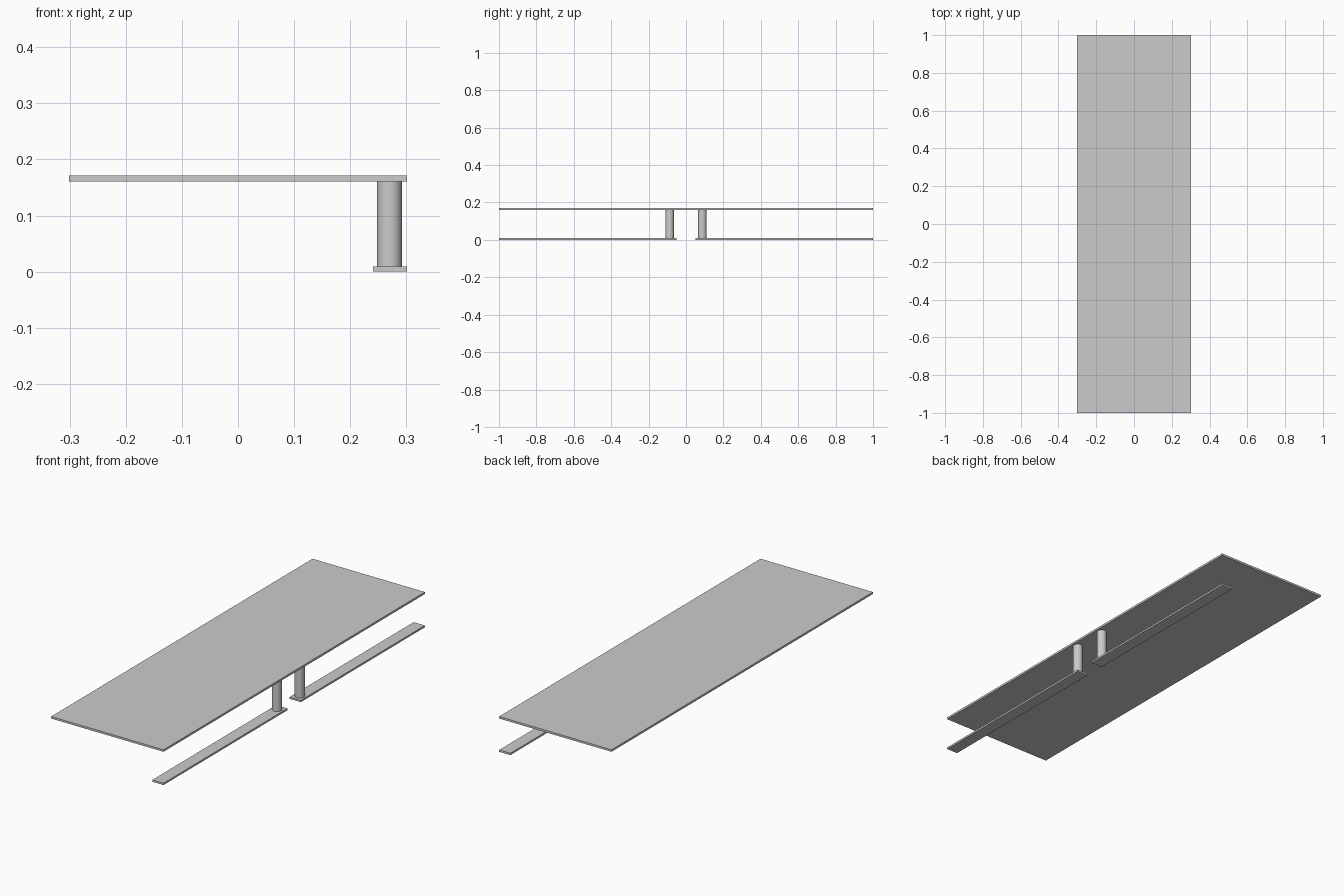
import bpy

if "Cube" in bpy.data.objects:
    bpy.data.objects.remove(bpy.data.objects["Cube"])


def box(name, lo, hi):
    """Axis-aligned box between two corners."""
    bpy.ops.mesh.primitive_cube_add(size=1, location=[(a + b) / 2 for a, b in zip(lo, hi)])
    ob = bpy.context.object
    ob.name = name
    ob.scale = [b - a for a, b in zip(lo, hi)]
    bpy.ops.object.transform_apply(location=False, rotation=False, scale=True)
    return ob


def post(name, x, y, r, z0, z1):
    """Smooth upright round post."""
    bpy.ops.mesh.primitive_cylinder_add(vertices=48, radius=r, depth=z1 - z0,
                                        location=(x, y, (z0 + z1) / 2))
    ob = bpy.context.object
    ob.name = name
    bpy.ops.object.shade_smooth_by_angle()
    return ob


FOOT_TOP, SLAB_BOTTOM, SLAB_TOP = 0.009, 0.161, 0.171

# Large flat top
box("top_panel", (-0.301, -1, SLAB_BOTTOM), (0.301, 1, SLAB_TOP))

# Mirrored pair of base strips with a post at each inner end
for side, s in (("front", -1), ("back", 1)):
    y0, y1 = sorted((s * 0.051, s * 1.0))
    box(side + "_base_strip", (0.241, y0, 0), (0.301, y1, FOOT_TOP))
    post(side + "_post", 0.27, s * 0.087, 0.0225, FOOT_TOP, SLAB_BOTTOM)
